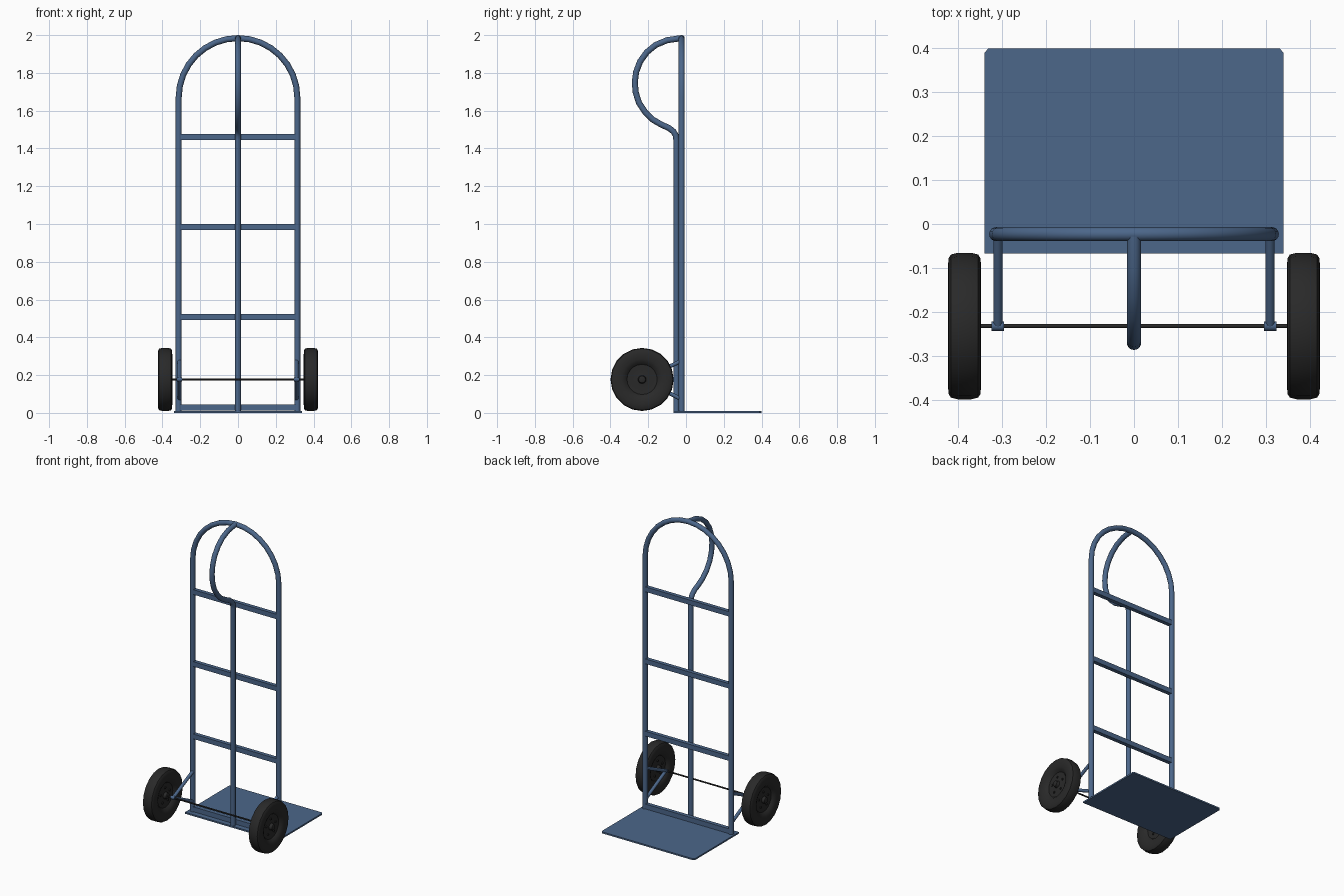
import bpy, bmesh, math
from mathutils import Vector, Matrix

if "Cube" in bpy.data.objects:
    bpy.data.objects.remove(bpy.data.objects["Cube"])


def material(name, rgb):
    m = bpy.data.materials.new(name)
    m.diffuse_color = (*rgb, 1)
    m.use_nodes = True
    m.node_tree.nodes["Principled BSDF"].inputs["Base Color"].default_value = m.diffuse_color
    return m


BLUE = material("blue steel", (0.072, 0.135, 0.255))
BLACK = material("black rubber", (0.022, 0.022, 0.022))


def finish(name, bm, mat, smooth=True):
    bmesh.ops.recalc_face_normals(bm, faces=bm.faces)
    me = bpy.data.meshes.new(name)
    bm.to_mesh(me)
    bm.free()
    me.materials.append(mat)
    ob = bpy.data.objects.new(name, me)
    bpy.context.collection.objects.link(ob)
    if smooth:
        bpy.ops.object.select_all(action='DESELECT')
        ob.select_set(True)
        bpy.context.view_layer.objects.active = ob
        bpy.ops.object.shade_smooth_by_angle(angle=math.radians(35))
    return ob


def tube(name, pts, r, mat, side, n=14):
    """Sweep a round section along a planar path; side is the plane normal."""
    bm = bmesh.new()
    pts = [Vector(p) for p in pts]
    side = Vector(side)
    rings = []
    for i, p in enumerate(pts):
        a = (p - pts[i - 1]).normalized() if i else None
        b = (pts[i + 1] - p).normalized() if i < len(pts) - 1 else None
        t = ((a or b) + (b or a)).normalized()
        u = t.cross(side).normalized()
        rings.append([bm.verts.new(p + r * (math.cos(k * math.tau / n) * u + math.sin(k * math.tau / n) * side))
                      for k in range(n)])
    for q, s in zip(rings, rings[1:]):
        for k in range(n):
            bm.faces.new((q[k], q[(k + 1) % n], s[(k + 1) % n], s[k]))
    bm.faces.new(rings[0])
    bm.faces.new(rings[-1])
    return finish(name, bm, mat)


def box(name, lo, hi, mat):
    bm = bmesh.new()
    lo, hi = Vector(lo), Vector(hi)
    bmesh.ops.create_cube(bm, size=1, matrix=Matrix.Translation((lo + hi) / 2) @ Matrix.Diagonal((*(hi - lo), 1)))
    return finish(name, bm, mat, False)


def lathe(name, profile, centre, mat, n=20):
    """Revolve (x, radius) points about the x axis."""
    bm = bmesh.new()
    vs = [bm.verts.new((x, 0, r)) for x, r in profile]
    es = [bm.edges.new(e) for e in zip(vs, vs[1:])]
    bmesh.ops.spin(bm, geom=vs + es, cent=(0, 0, 0), axis=(1, 0, 0), angle=math.tau, steps=n)
    bmesh.ops.remove_doubles(bm, verts=bm.verts, dist=1e-5)
    bmesh.ops.translate(bm, verts=bm.verts, vec=centre)
    return finish(name, bm, mat)


# Outer arched frame
arch = [(-0.314 * math.cos(math.pi * i / 16), -0.023, 1.67 + 0.314 * math.sin(math.pi * i / 16)) for i in range(17)]
tube("arched_frame", [(-0.314, -0.023, 0.008)] + arch + [(0.314, -0.023, 0.008)], 0.016, BLUE, (0, 1, 0))

# Centre post that bends back into the looped handle
loop = [(-0.051, 0.008), (-0.051, 1.445), (-0.055, 1.47), (-0.067, 1.49), (-0.09, 1.508), (-0.13, 1.526),
        (-0.175, 1.552), (-0.215, 1.59), (-0.248, 1.64), (-0.266, 1.695), (-0.271, 1.75), (-0.264, 1.805),
        (-0.243, 1.86), (-0.207, 1.91), (-0.16, 1.948), (-0.10, 1.973), (-0.026, 1.984)]
tube("centre_post_handle", [(0, y, z) for y, z in loop], 0.016, BLUE, (1, 0, 0))

# Cross bars
for i, z in enumerate((0.028, 0.508, 0.985, 1.46)):
    box(f"cross_bar_{i + 1}", (-0.31, -0.036, z - 0.016), (0.31, -0.010, z + 0.016), BLUE)

# Toe plate with clipped front corners
bm = bmesh.new()
outline = [(-0.34, -0.067), (0.34, -0.067), (0.34, 0.39), (0.332, 0.4), (-0.332, 0.4), (-0.34, 0.39)]
face = bm.faces.new([bm.verts.new((x, y, 0)) for x, y in outline])
ext = bmesh.ops.extrude_face_region(bm, geom=[face])
bmesh.ops.translate(bm, verts=[v for v in ext["geom"] if isinstance(v, bmesh.types.BMVert)], vec=(0, 0, 0.01))
finish("toe_plate", bm, BLUE, False)

# Axle
AY, AZ = -0.2325, 0.177
tube("axle", [(-0.39, AY, AZ), (0.39, AY, AZ)], 0.005, BLACK, (0, 1, 0))

# Wheel section: rounded tyre, dished rim and raised hub on both sides
half = [(0.044, 0), (0.042, 0.014), (0.036, 0.018), (0.018, 0.022), (0.015, 0.045), (0.017, 0.080), (0.031, 0.094),
        (0.033, 0.100), (0.037, 0.108), (0.038, 0.135), (0.036, 0.155), (0.031, 0.163), (0.015, 0.167)]
half = [(min(x, 0.038), r) for x, r in half]
section = half + [(-x, r) for x, r in reversed(half)]

for label, s in (("left", -1), ("right", 1)):
    lathe(f"{label}_wheel", section, (s * 0.386, AY, AZ), BLACK)
    # Rim bolts on both faces
    for k in range(5):
        a = math.tau * k / 5 + math.pi / 2
        y, z = AY + 0.05 * math.cos(a), AZ + 0.05 * math.sin(a)
        tube(f"{label}_rim_bolt_{k + 1}", [(s * 0.386 - 0.021, y, z), (s * 0.386 + 0.021, y, z)],
             0.007, BLACK, (0, 1, 0), 8)
    # Axle sleeve and the two bracing struts
    x = s * 0.310
    tube(f"{label}_axle_sleeve", [(x - 0.014, AY, AZ), (x + 0.014, AY, AZ)], 0.011, BLUE, (0, 1, 0))
    for part, z in (("upper", 0.275), ("lower", 0.073)):
        tube(f"{label}_{part}_strut", [(x, -0.025, z), (x, AY, AZ)], 0.0105, BLUE, (1, 0, 0))
